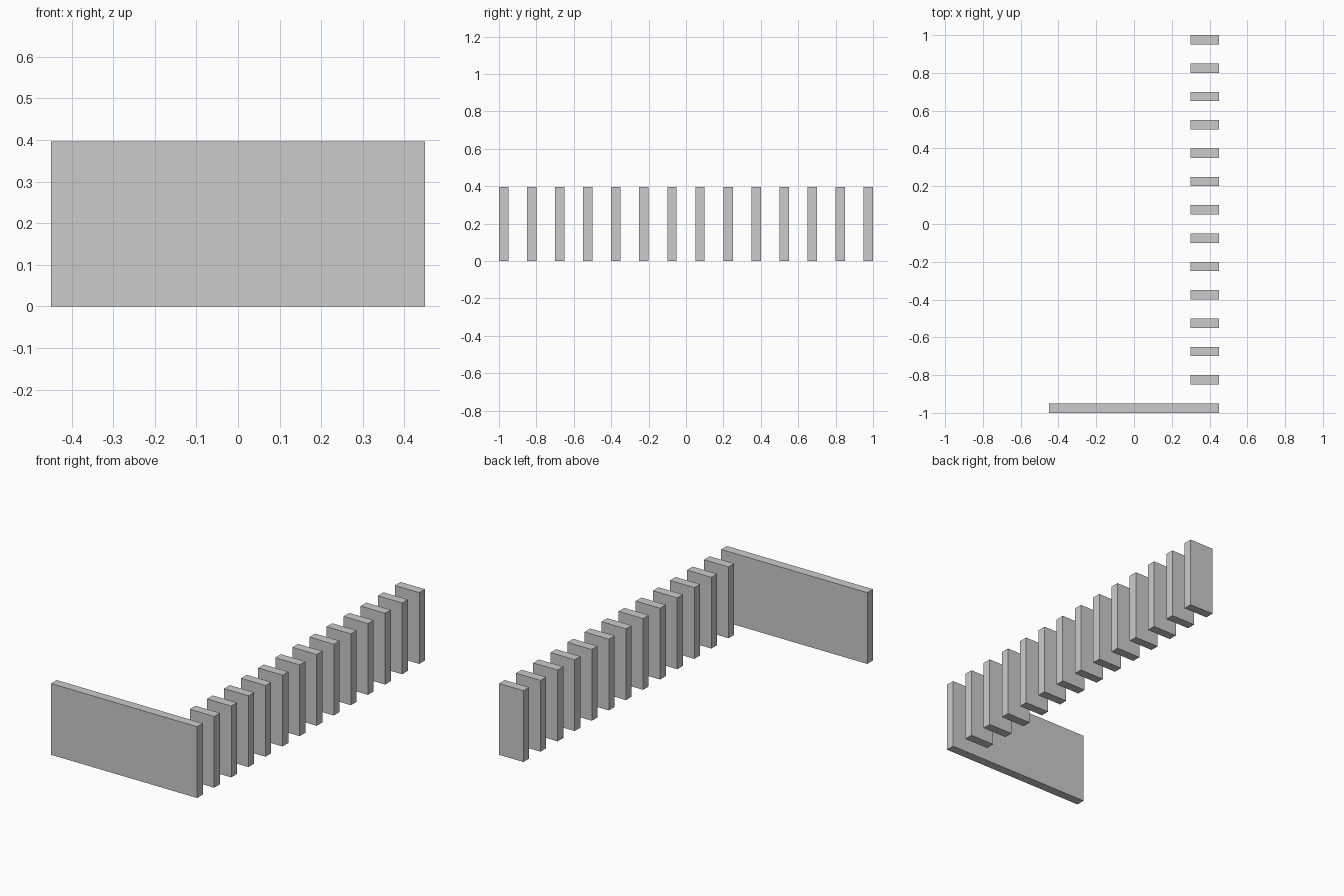
import bpy

if "Cube" in bpy.data.objects:
    bpy.data.objects.remove(bpy.data.objects["Cube"])

HEIGHT = 0.396
THICK = 0.05
RIGHT = 0.449
COUNT = 14


def board(name, x0, x1, y):
    """Upright board standing on the ground, centred at depth y."""
    bpy.ops.mesh.primitive_cube_add(size=1, location=((x0 + x1) / 2, y, HEIGHT / 2))
    ob = bpy.context.object
    ob.name = name
    ob.scale = (x1 - x0, THICK, HEIGHT)
    bpy.ops.object.transform_apply(location=False, rotation=False, scale=True)


first = -1 + THICK / 2
step = (2 - THICK) / (COUNT - 1)

# Wide front panel
board("front_panel", -RIGHT, RIGHT, first)

# Row of narrow slats running back along the right side
for i in range(1, COUNT):
    board(f"side_slat_{i:02d}", RIGHT - 0.15, RIGHT, first + i * step)
